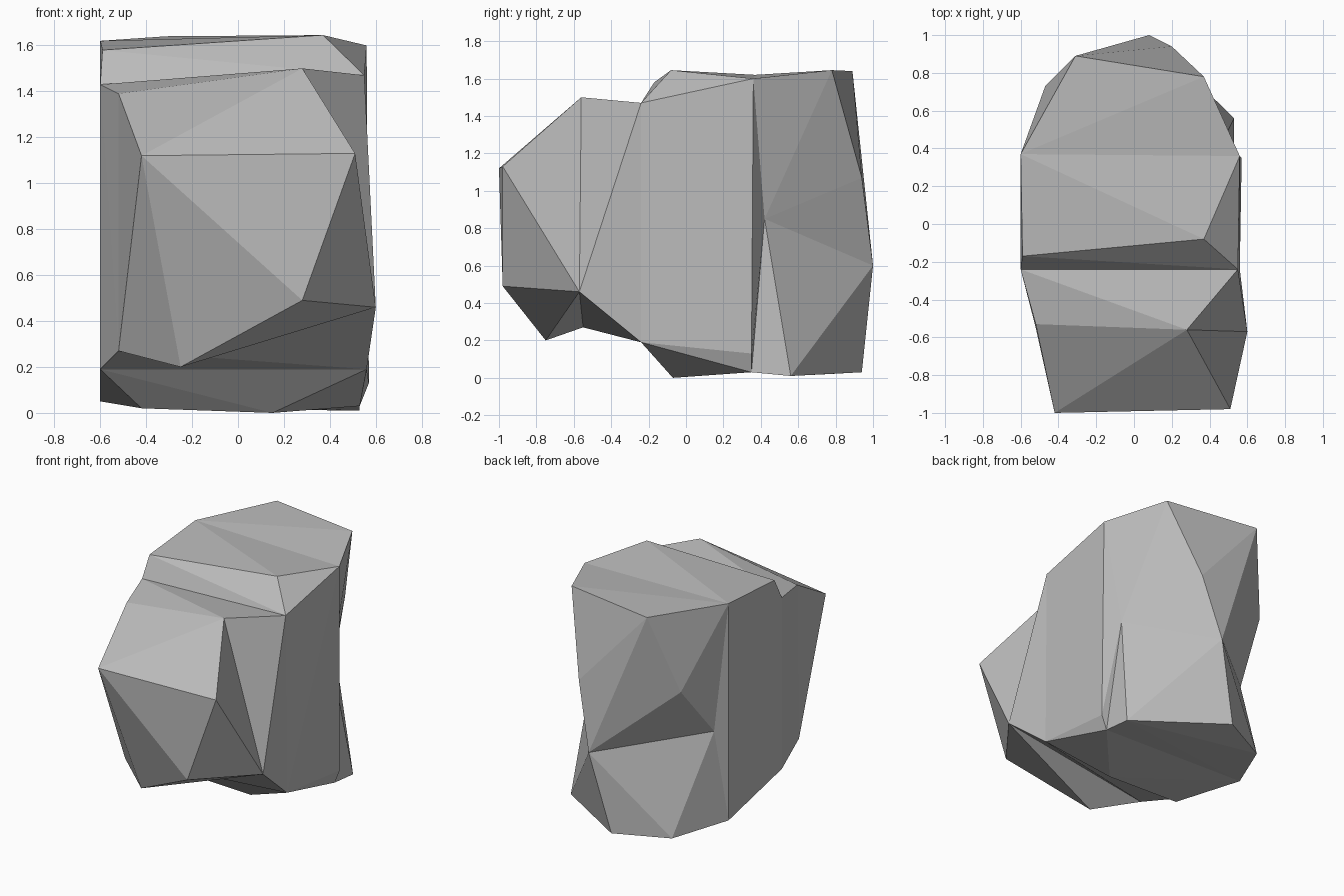
import bpy, bmesh

# Remove the default cube only
default_cube = bpy.data.objects.get("Cube")
if default_cube:
    bpy.data.objects.remove(default_cube, do_unlink=True)

# One stone grey
stone = bpy.data.materials.new("stone_grey")
stone.use_nodes = True
grey = (0.5, 0.5, 0.5, 1)
stone.diffuse_color = grey
stone.node_tree.nodes["Principled BSDF"].inputs["Base Color"].default_value = grey

# Named corners of the boulder, shared between neighbouring chunks
corners = dict(
    # front bulge
    brow_right=(-.42, -1, 1.12), brow_left=(.51, -.98, 1.13),
    crest_left=(.28, -.56, 1.5), crest_right=(-.52, -.53, 1.39),
    chin_left=(.28, -.98, .49), chin_right=(-.25, -.75, .2),
    cheek_left=(.6, -.57, .46), cheek_right=(-.52, -.55, .27),
    # crease between the bulge and the body
    crease_top_left=(.55, -.24, 1.47), crease_top_right=(-.6, -.24, 1.43),
    crease_low_left=(.56, -.24, .19), crease_low_right=(-.6, -.24, .19),
    # body
    top_front_left=(.37, -.08, 1.645), top_front_right=(-.59, -.17, 1.58),
    top_side_left=(.56, .36, 1.6), top_side_right=(-.6, .37, 1.62),
    foot_front_left=(.15, -.07, 0), foot_front_right=(-.42, -.07, .02),
    foot_edge_left=(.57, .35, .13), foot_side_left=(.53, .35, .03),
    foot_side_right=(-.6, .37, .05),
    # notches in the two sides
    notch_left=(.46, .42, .85), notch_right=(-.54, .45, .71),
    # back
    top_back_right=(-.31, .89, 1.64), top_back_left=(.37, .78, 1.645),
    shoulder_right=(-.47, .73, 1.08), shoulder_left=(.2, .94, 1.07),
    back_tip=(.08, 1, .6), foot_back=(-.06, .94, .03),
    foot_back_right=(-.42, .76, .02), foot_back_left=(.53, .56, .01),
)

# Seams where chunks meet: faces lying wholly on a seam are internal
bulge_seam = "crest_left crest_right cheek_left cheek_right".split()
crease_seam = ("crease_top_left crease_top_right "
               "crease_low_left crease_low_right").split()
upper_seam = "top_side_left top_side_right notch_left notch_right".split()
lower_seam = "notch_left notch_right foot_side_left foot_side_right".split()
shelf_seam = "notch_left notch_right back_tip".split()


def chunk(name, own_corners, *seams):
    """Wrap the corners in a faceted hull that stays open at its seams."""
    names = set(own_corners.split()).union(*seams)
    bm = bmesh.new()
    verts = [bm.verts.new(corners[n]) for n in sorted(names)]
    bmesh.ops.convex_hull(bm, input=verts, use_existing_faces=False)
    bmesh.ops.recalc_face_normals(bm, faces=bm.faces[:])

    # Drop the internal faces
    spots = [[v for v, n in zip(verts, sorted(names)) if n in seam]
             for seam in seams]
    inner = [f for f in bm.faces
             if any(all(v in spot for v in f.verts) for spot in spots)]
    bmesh.ops.delete(bm, geom=inner, context="FACES_ONLY")
    loose = [v for v in bm.verts if not v.link_faces]
    bmesh.ops.delete(bm, geom=loose, context="VERTS")

    mesh = bpy.data.meshes.new(name)
    bm.to_mesh(mesh)
    bm.free()
    mesh.materials.append(stone)
    bpy.context.collection.objects.link(bpy.data.objects.new(name, mesh))


# Chunks from front to back
chunk("front_bulge", "brow_right brow_left chin_left chin_right", bulge_seam)
chunk("front_neck", "", bulge_seam, crease_seam)
chunk("rock_body",
      "top_front_left top_front_right foot_front_left foot_front_right "
      "foot_edge_left", crease_seam, upper_seam, lower_seam)
chunk("upper_back",
      "top_back_left top_back_right shoulder_left shoulder_right",
      upper_seam, shelf_seam)
chunk("lower_back", "foot_back foot_back_left foot_back_right",
      lower_seam, shelf_seam)
